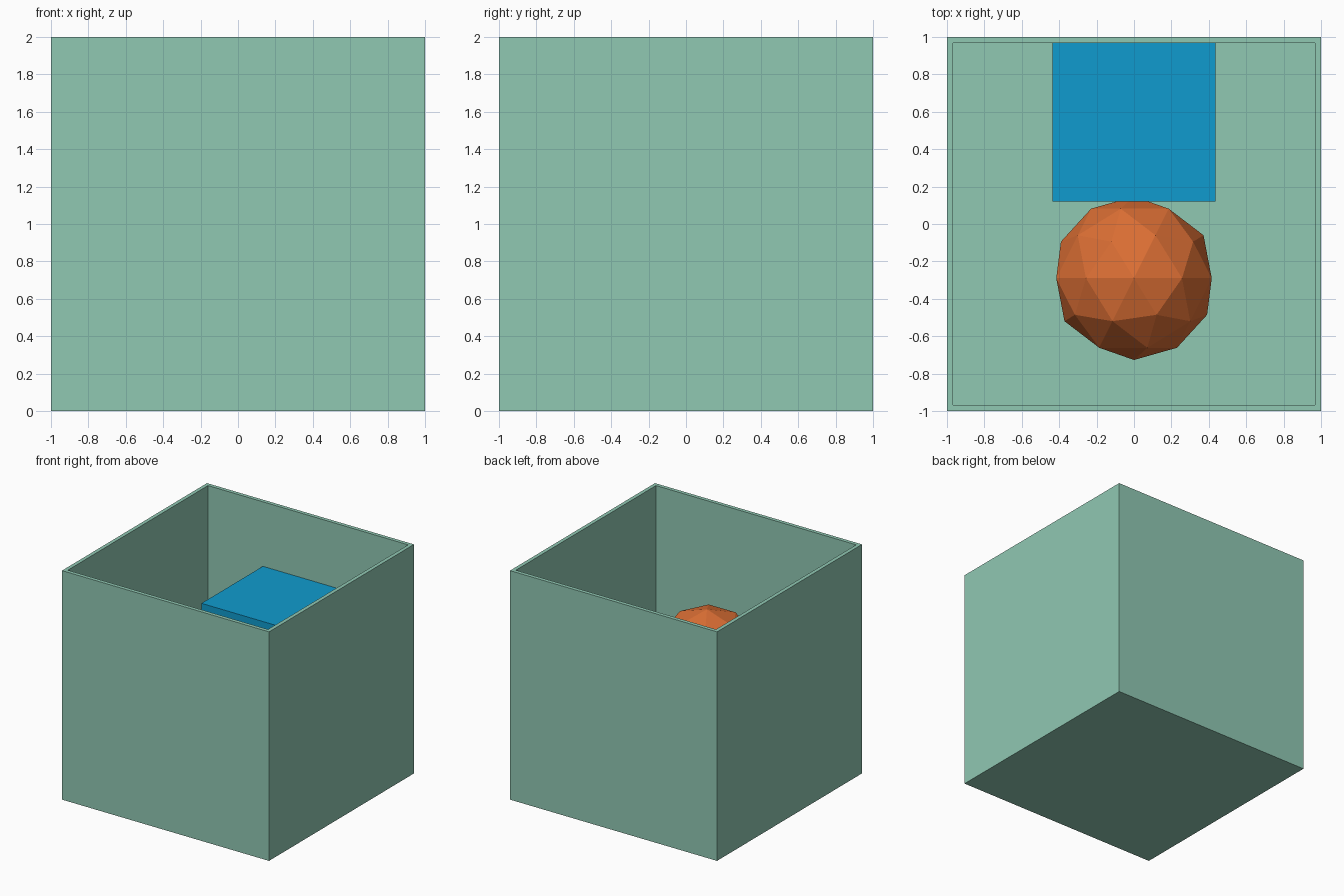
import bpy, bmesh
from math import pi

if "Cube" in bpy.data.objects:
    bpy.data.objects.remove(bpy.data.objects["Cube"])


def material(name, rgb):
    m = bpy.data.materials.new(name)
    m.diffuse_color = (*rgb, 1)
    m.use_nodes = True
    m.node_tree.nodes["Principled BSDF"].inputs["Base Color"].default_value = m.diffuse_color
    return m


def finish(obj, name, mat):
    obj.name = name
    obj.data.materials.append(mat)
    return obj


GREEN = material("pale_green", (0.28, 0.58, 0.45))
BLUE = material("blue", (0.005, 0.33, 0.62))
ORANGE = material("orange", (0.72, 0.16, 0.035))

R = 0.437      # sphere radius and half side of the block
WALL = 0.033   # box wall thickness

# Open-topped box: cube without its lid, thickened inwards
bpy.ops.mesh.primitive_cube_add(size=2, location=(0, 0, 1))
box = finish(bpy.context.object, "open_box", GREEN)
bm = bmesh.new()
bm.from_mesh(box.data)
lid = [f for f in bm.faces if f.normal.z > 0.9]
bmesh.ops.delete(bm, geom=lid, context='FACES_ONLY')
bm.to_mesh(box.data)
bm.free()
shell = box.modifiers.new("shell", 'SOLIDIFY')
shell.thickness = WALL
shell.offset = -1
shell.use_even_offset = True

# Floating block, its rear edge sunk into the back wall
bpy.ops.mesh.primitive_cube_add(size=2 * R, location=(0, 0.12 + R, 1))
finish(bpy.context.object, "block", BLUE)

# Faceted ball beside the block, lying on its side
bpy.ops.mesh.primitive_ico_sphere_add(subdivisions=2, radius=R,
                                      location=(0, -0.29, 1),
                                      rotation=(pi / 2, 0, 0))
finish(bpy.context.object, "faceted_ball", ORANGE)
